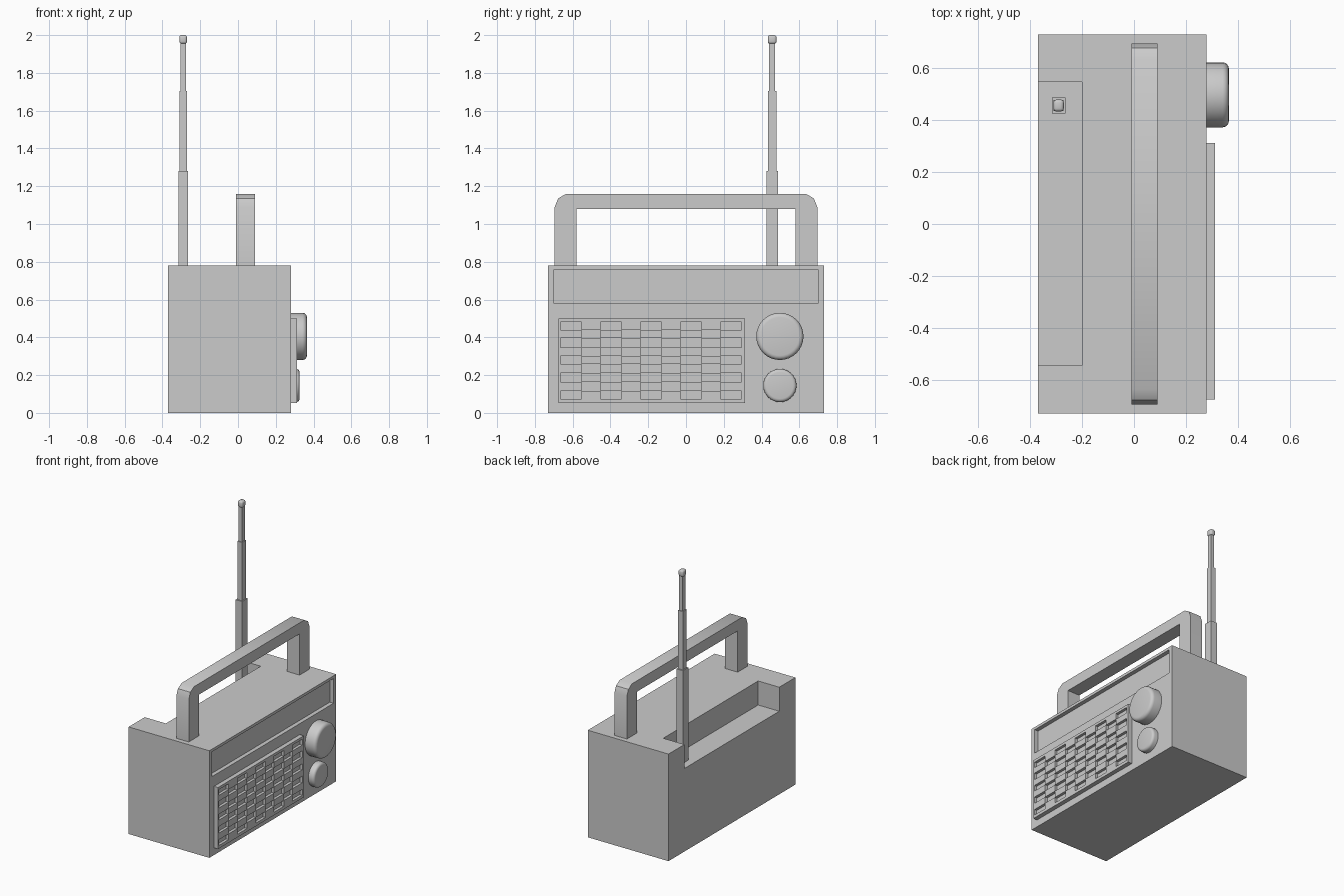
import bpy, bmesh, math
from mathutils import Matrix, Vector

if "Cube" in bpy.data.objects:
    bpy.data.objects.remove(bpy.data.objects["Cube"])


def finish(name, bm, smooth=False):
    bmesh.ops.recalc_face_normals(bm, faces=bm.faces)
    me = bpy.data.meshes.new(name)
    bm.to_mesh(me)
    bm.free()
    ob = bpy.data.objects.new(name, me)
    bpy.context.collection.objects.link(ob)
    if smooth:
        bpy.ops.object.select_all(action='DESELECT')
        ob.select_set(True)
        bpy.context.view_layer.objects.active = ob
        bpy.ops.object.shade_smooth_by_angle(angle=math.radians(35))
    return ob


def add_box(bm, x0, x1, y0, y1, z0, z1):
    m = Matrix.Translation(((x0 + x1) / 2, (y0 + y1) / 2, (z0 + z1) / 2))
    m = m @ Matrix.Diagonal((x1 - x0, y1 - y0, z1 - z0, 1))
    return bmesh.ops.create_cube(bm, size=1, matrix=m)["verts"]


def box(name, *dims):
    bm = bmesh.new()
    add_box(bm, *dims)
    return finish(name, bm)


# Case with a rear antenna bay and a sunken dial window
case = box("case", -0.37, 0.28, -0.73, 0.73, 0, 0.78)
cutters = [box("bay_cutter", -0.5, -0.20, -0.545, 0.547, 0.605, 0.9),
           box("dial_cutter", 0.25, 0.4, -0.70, 0.70, 0.58, 0.76)]
bpy.context.view_layer.objects.active = case
for c in cutters:
    c.hide_render = True
    mod = case.modifiers.new("cut", 'BOOLEAN')
    mod.operation = 'DIFFERENCE'
    mod.solver = 'EXACT'
    mod.object = c
    bpy.ops.object.modifier_apply(modifier=mod.name)
for c in cutters:
    bpy.data.objects.remove(c)

# Carrying handle: mirrored half profile extruded along x
half = [(0.58, 0.77), (0.58, 1.08)]
outer = [(0.64, 1.16), (0.68, 1.14), (0.695, 1.10), (0.695, 0.77)]
right = half[::-1] + []
profile = [(0.695, 0.77), (0.695, 1.09), (0.677, 1.135), (0.635, 1.16)]
profile += [(-y, z) for y, z in reversed(profile)]
profile += [(-0.58, 0.77), (-0.58, 1.08), (0.58, 1.08), (0.58, 0.77)]
bm = bmesh.new()
face = bm.faces.new([bm.verts.new((-0.01, y, z)) for y, z in profile])
ext = bmesh.ops.extrude_face_region(bm, geom=[face])
bmesh.ops.translate(bm, vec=(0.10, 0, 0),
                    verts=[v for v in ext["geom"] if isinstance(v, bmesh.types.BMVert)])
finish("carry_handle", bm, True)

# Speaker grille: back plate, rim and a checkerboard of raised cells
bm = bmesh.new()
X0, XB, X1 = 0.27, 0.292, 0.312
ys = [-0.664, -0.553, -0.452, -0.341, -0.241, -0.13, -0.029, 0.082, 0.183, 0.294]
zs = [0.074, 0.116, 0.164, 0.212, 0.259, 0.302, 0.347, 0.397, 0.439, 0.481]
add_box(bm, X0, XB, -0.675, 0.312, 0.052, 0.50)
add_box(bm, XB, X1, -0.675, ys[0], 0.052, 0.50)
add_box(bm, XB, X1, ys[-1], 0.312, 0.052, 0.50)
add_box(bm, XB, X1, ys[0], ys[-1], 0.052, zs[0])
add_box(bm, XB, X1, ys[0], ys[-1], zs[-1], 0.50)
for i in range(9):
    for j in range(9):
        if (i + j) % 2:
            add_box(bm, XB, X1, ys[i], ys[i + 1], zs[j], zs[j + 1])
finish("speaker_grille", bm)


# Knobs: lathed rounded discs facing +x
def knob(name, y, z, r, x1, b):
    prof = [(0.27, r)]
    for k in range(5):
        a = k / 4 * math.pi / 2
        prof.append((x1 - b + b * math.sin(a), r - b + b * math.cos(a)))
    n = 32
    bm = bmesh.new()
    rings = [[bm.verts.new((x, y + rr * math.cos(2 * math.pi * s / n),
                            z + rr * math.sin(2 * math.pi * s / n))) for s in range(n)]
             for x, rr in prof]
    for a, c in zip(rings, rings[1:]):
        for s in range(n):
            bm.faces.new((a[s], a[(s + 1) % n], c[(s + 1) % n], c[s]))
    bm.faces.new(rings[0])
    bm.faces.new(rings[-1])
    finish(name, bm, True)


knob("tuning_knob", 0.497, 0.405, 0.125, 0.365, 0.024)
knob("volume_knob", 0.497, 0.145, 0.088, 0.326, 0.018)

# Telescopic antenna: square sections with a rounded tip
AX, AY = -0.29, 0.456
for name, w, d, z0, z1 in [("antenna_base", 0.052, 0.062, 0.60, 1.28),
                           ("antenna_middle", 0.038, 0.044, 1.27, 1.705),
                           ("antenna_top", 0.028, 0.032, 1.69, 1.965)]:
    box(name, AX - w / 2, AX + w / 2, AY - d / 2, AY + d / 2, z0, z1)
bm = bmesh.new()
add_box(bm, AX - 0.02, AX + 0.02, AY - 0.023, AY + 0.023, 1.954, 2.0)
bmesh.ops.bevel(bm, geom=bm.edges[:], offset=0.012, segments=3, profile=0.5,
                affect='EDGES')
finish("antenna_tip", bm, True)
